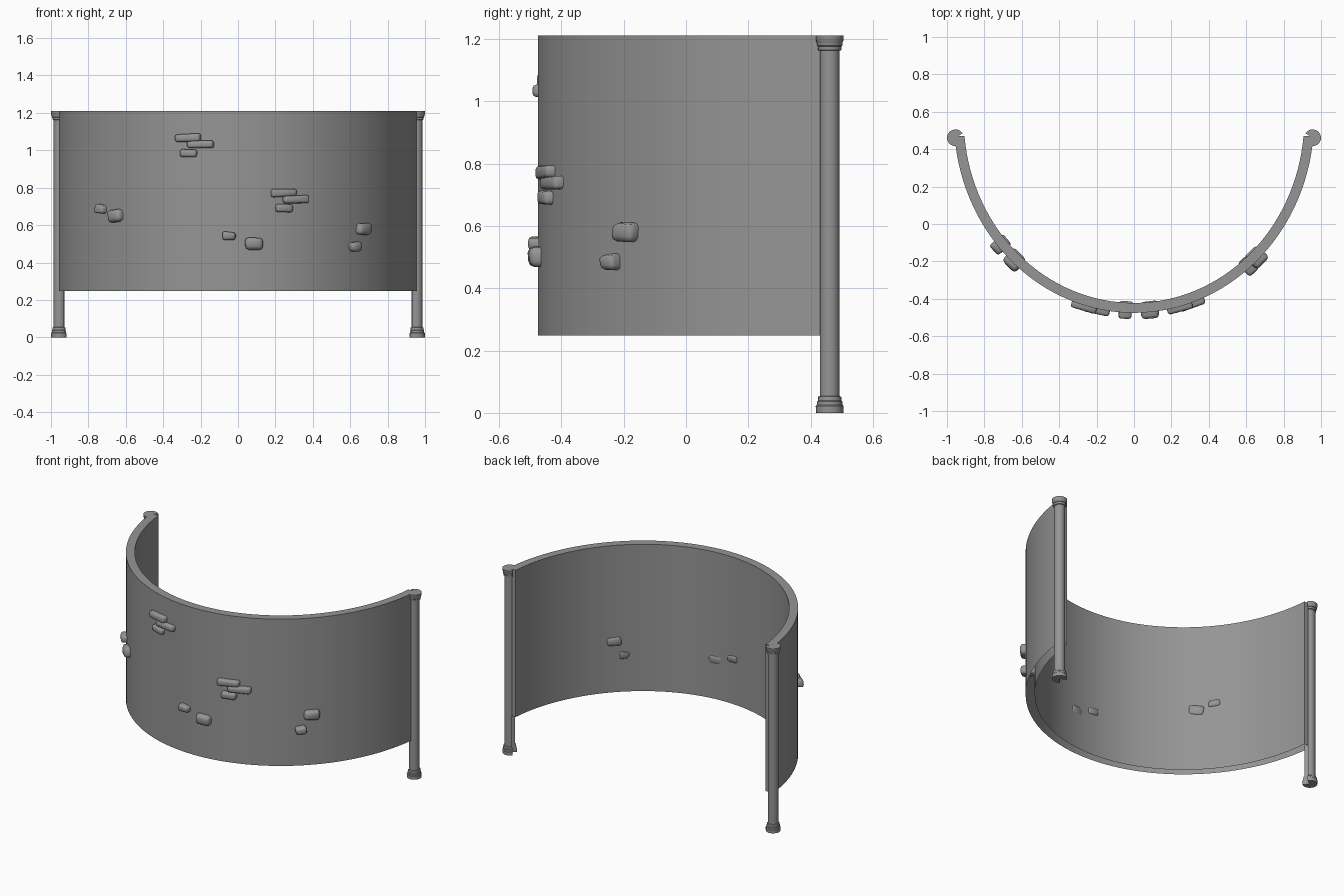
import bpy, bmesh, math, random
from mathutils import Vector, Matrix

if "Cube" in bpy.data.objects:
    bpy.data.objects.remove(bpy.data.objects["Cube"])

random.seed(4)
A, B, CY = 0.963, 1.035, 0.56      # outer ellipse of the wall in plan
THICK, END_Y = 0.053, 0.47
Z0, Z1 = 0.248, 1.21

# Dark grey used on every part
grey = bpy.data.materials.new("dark_grey")
grey.diffuse_color = (0.3, 0.3, 0.3, 1)
grey.use_nodes = True
grey.node_tree.nodes["Principled BSDF"].inputs["Base Color"].default_value = grey.diffuse_color


def finish(bm, name, angle=35):
    bmesh.ops.recalc_face_normals(bm, faces=bm.faces)
    me = bpy.data.meshes.new(name)
    bm.to_mesh(me)
    bm.free()
    me.materials.append(grey)
    ob = bpy.data.objects.new(name, me)
    bpy.context.collection.objects.link(ob)
    bpy.ops.object.select_all(action='DESELECT')
    ob.select_set(True)
    bpy.context.view_layer.objects.active = ob
    bpy.ops.object.shade_smooth_by_angle(angle=math.radians(angle))
    return ob


# Curved wall: outer skin, top and inner skin swept along the arc, open below
def arc_point(u, a, b):
    tmax = math.acos((CY - END_Y) / b)
    t = u * tmax
    return a * math.sin(t), CY - b * math.cos(t)


bm = bmesh.new()
rings = []
N = 64
for i in range(N + 1):
    u = -1 + 2 * i / N
    xo, yo = arc_point(u, A, B)
    xi, yi = arc_point(u, A - THICK, B - THICK)
    rings.append([bm.verts.new(p) for p in
                  ((xo, yo, Z0), (xo, yo, Z1), (xi, yi, Z1), (xi, yi, Z0))])
for r, s in zip(rings, rings[1:]):
    for k in range(3):
        bm.faces.new((r[k], r[k + 1], s[k + 1], s[k]))
bm.faces.new(rings[0])
bm.faces.new(rings[-1])
finish(bm, "curved_wall")

# End posts: turned profile with a slot on the inner side that takes the wall
PROFILE = [(0.0, 0.0), (0.044, 0.0), (0.045, 0.022), (0.041, 0.026), (0.041, 0.036),
           (0.038, 0.039), (0.037, 0.052), (0.032, 0.054), (0.032, 1.162),
           (0.037, 1.164), (0.038, 1.176), (0.041, 1.179), (0.042, 1.190),
           (0.044, 1.193), (0.045, 1.21), (0.0, 1.21)]


def post(side, name):
    bm = bmesh.new()
    start, sweep, n = math.radians(32), math.radians(283), 14
    cols = []
    low, high = bm.verts.new((0, 0, 0)), bm.verts.new((0, 0, 1.21))
    for i in range(n + 1):
        a = start + sweep * i / n
        cols.append([low] + [bm.verts.new((r * math.cos(a), r * math.sin(a), z))
                             for r, z in PROFILE[1:-1]] + [high])
    for c, d in zip(cols, cols[1:]):
        for k in range(len(PROFILE) - 1):
            bm.faces.new(list(dict.fromkeys((c[k], d[k], d[k + 1], c[k + 1]))))
    bm.faces.new(cols[0])
    bm.faces.new(cols[-1])
    for v in bm.verts:
        v.co = Vector((side * (v.co.x - 0.955), v.co.y + 0.461, v.co.z))
    finish(bm, name)


post(1, "left_post")
post(-1, "right_post")


# Stones: irregular bevelled blocks set into the wall along its normal
def stone(name, x, z, w, h, out, depth, tilt, jitter):
    s = x / A
    c = math.sqrt(1 - s * s)
    normal = Vector((s / A, -c / B, 0)).normalized()
    turn = math.atan2(normal.x, -normal.y)
    bm = bmesh.new()
    bmesh.ops.create_cube(bm, size=1)
    for v in bm.verts:
        shrink = 0.9 if v.co.y < 0 else 0.95
        v.co = Vector((v.co.x * w * shrink, v.co.y * depth, v.co.z * h * shrink))
        v.co += Vector([random.uniform(-jitter, jitter) for _ in range(3)])
    bmesh.ops.bevel(bm, geom=bm.edges[:], offset=min(w, h) * 0.27, segments=2,
                    profile=0.5, affect='EDGES')
    pos = Vector((x, CY - B * c, z)) + normal * (out - depth / 2)
    bm.transform(Matrix.Translation(pos) @ Matrix.Rotation(turn, 4, 'Z')
                 @ Matrix.Rotation(math.radians(tilt), 4, 'Y'))
    finish(bm, name, 50)


# Two clusters of flat bricks
for tag, cx, cz in (("upper", -0.265, 1.03), ("lower", 0.243, 0.736)):
    for i, (dx, dz, w) in enumerate(((0, 0.037, 0.15), (0.065, 0.002, 0.155),
                                     (0.003, -0.045, 0.1))):
        stone(f"{tag}_brick_{i + 1}", cx + dx, cz + dz, w, 0.045,
              0.028, 0.06, (-2, -1, 2)[i], 0.002)

# Three pairs of rough stones that pass through to the inner face
for tag, x, z, w, h, tilt in (
        ("left_small", -0.726, 0.688, 0.076, 0.05, 4), ("left_large", -0.65, 0.65, 0.1, 0.072, -4),
        ("middle_small", -0.045, 0.543, 0.078, 0.047, 5), ("middle_large", 0.085, 0.50, 0.1, 0.072, -3),
        ("right_large", 0.665, 0.58, 0.1, 0.067, 2), ("right_small", 0.618, 0.484, 0.07, 0.056, -4)):
    stone(tag + "_stone", x, z, w, h, 0.034, 0.093, tilt, 0.005)
